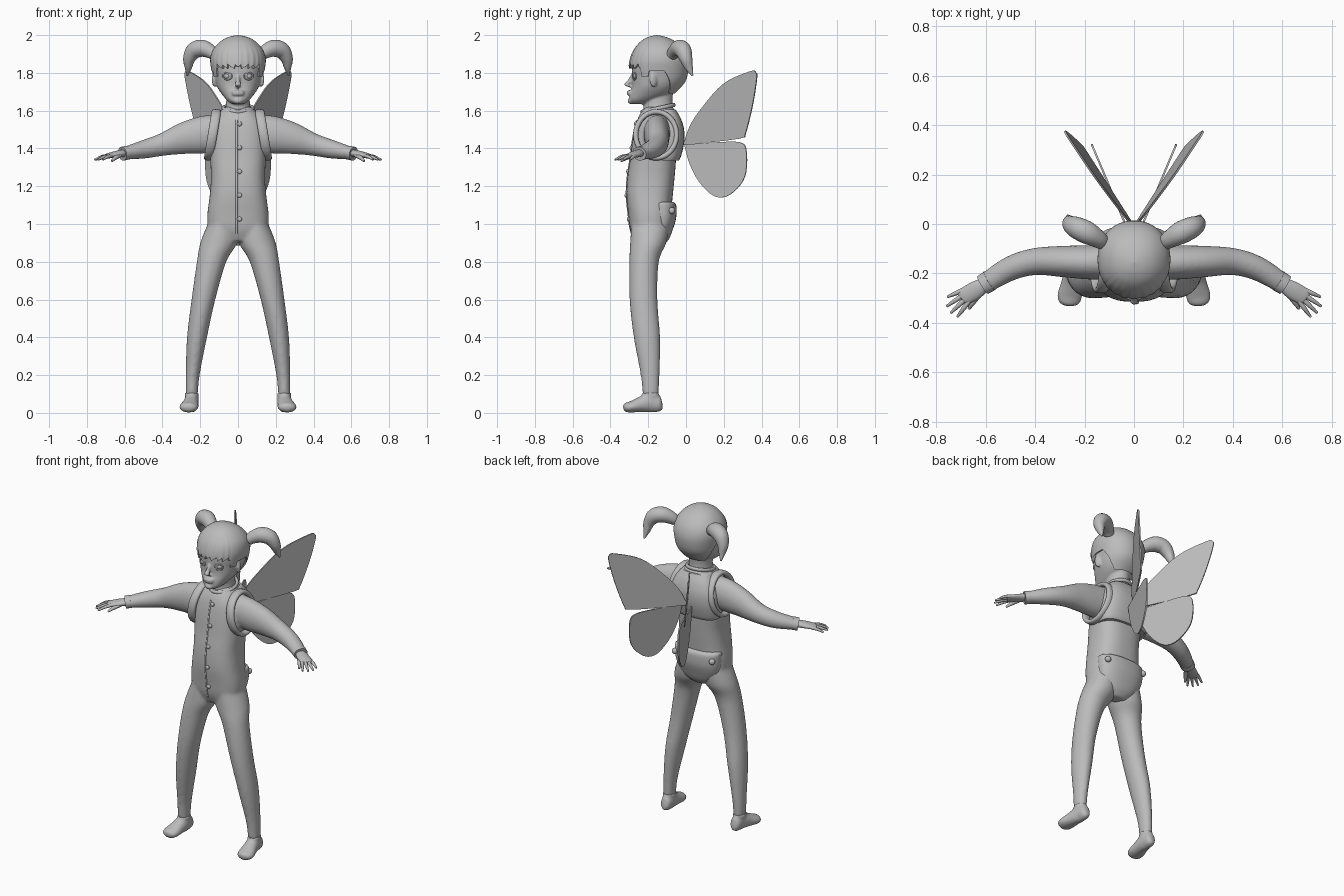
import bpy, bmesh, math
from mathutils import Vector, Matrix

if "Cube" in bpy.data.objects:
    bpy.data.objects.remove(bpy.data.objects["Cube"])

GREY = (0.5, 0.5, 0.5, 1)
mat = bpy.data.materials.new("plain grey")
mat.use_nodes = True
mat.diffuse_color = GREY
mat.node_tree.nodes["Principled BSDF"].inputs["Base Color"].default_value = GREY
X, Y, Z = Vector((1, 0, 0)), Vector((0, 1, 0)), Vector((0, 0, 1))


def spline(rows, k=5):
    """Catmull-Rom resampling of number tuples."""
    r = [Vector(p) for p in rows]
    out = []
    for i in range(len(r) - 1):
        a, b, c, d = r[max(i - 1, 0)], r[i], r[i + 1], r[min(i + 2, len(r) - 1)]
        for j in range(k):
            t = j / k
            out.append(0.5 * (2 * b + (c - a) * t + (2 * a - 5 * b + 4 * c - d) * t * t
                              + (3 * b - a - 3 * c + d) * t ** 3))
    return out + [r[-1]]


def oval(t, n):
    c, s = math.cos(t), math.sin(t)
    return math.copysign(abs(c) ** (2 / n), c), math.copysign(abs(s) ** (2 / n), s)


def tube(bm, rows, hint=Y, axis=None, n=2, sides=24, k=5, closed=False):
    """Loft ovals along rows of (x, y, z, radius across, radius along hint)."""
    rows = [Vector(p) for p in rows] if closed else spline(rows, k)
    cen = [Vector(r[:3]) for r in rows]
    m, rings = len(rows), []
    for i, r in enumerate(rows):
        nxt, prv = (cen[(i + 1) % m], cen[i - 1]) if closed else (cen[min(i + 1, m - 1)], cen[max(i - 1, 0)])
        t = axis or (nxt - prv).normalized()
        u = hint.cross(t).normalized()
        v = t.cross(u)
        ring = []
        for q in range(sides):
            c, s = oval(2 * math.pi * q / sides, n)
            ring.append(bm.verts.new(cen[i] + u * c * r[3] + v * s * r[4]))
        rings.append(ring)
    for i in range(m if closed else m - 1):
        a, b = rings[i], rings[(i + 1) % m]
        for q in range(sides):
            p = (q + 1) % sides
            bm.faces.new((a[q], a[p], b[p], b[q]))
    if not closed:
        bm.faces.new(rings[0][::-1])
        bm.faces.new(rings[-1])


def slab(bm, rows, n=2.3, k=5):
    """Loft level rings from (z, half width, front y, back y)."""
    tube(bm, [(0, (f + b) / 2, z, w, (b - f) / 2) for z, w, f, b in rows], Y, Z, n, 40, k)


def blob(bm, loc, size, rot=None):
    m = Matrix.Translation(loc) @ (rot or Matrix()) @ Matrix.Diagonal((*size, 1))
    bmesh.ops.create_uvsphere(bm, u_segments=20, v_segments=12, radius=1, matrix=m)


def finish(name, bm, voxel=0, smooth=0, solid=0, angle=50):
    bmesh.ops.recalc_face_normals(bm, faces=bm.faces)
    me = bpy.data.meshes.new(name)
    bm.to_mesh(me)
    bm.free()
    ob = bpy.data.objects.new(name, me)
    bpy.context.collection.objects.link(ob)
    me.materials.append(mat)
    bpy.ops.object.select_all(action='DESELECT')
    ob.select_set(True)
    bpy.context.view_layer.objects.active = ob
    if solid:
        md = ob.modifiers.new("thickness", 'SOLIDIFY')
        md.thickness, md.offset = solid, -1
    if voxel:
        md = ob.modifiers.new("blend", 'REMESH')
        md.mode, md.voxel_size = 'VOXEL', voxel
    if smooth:
        md = ob.modifiers.new("soften", 'SMOOTH')
        md.factor, md.iterations = 0.5, smooth
    for md in list(ob.modifiers):
        bpy.ops.object.modifier_apply(modifier=md.name)
    bpy.ops.object.shade_smooth_by_angle(angle=math.radians(angle))
    return ob


SIDES = (("left", 1), ("right", -1))


def flip(rows, s):
    return [(r[0] * s, *r[1:]) for r in rows]


# Bodysuit: torso, legs and sleeves blended together
TORSO = [(.91, .11, -.27, -.13), (.97, .155, -.295, -.09), (1.05, .162, -.305, -.08),
         (1.15, .15, -.315, -.07), (1.25, .143, -.31, -.06), (1.35, .148, -.295, -.052),
         (1.45, .15, -.282, -.045), (1.53, .14, -.265, -.045), (1.58, .11, -.245, -.05),
         (1.62, .07, -.215, -.07)]
LEG = [(.085, -.19, .99, .08, .1), (.102, -.2, .9, .098, .096), (.14, -.222, .8, .078, .078),
       (.183, -.225, .6, .063, .074), (.217, -.207, .4, .053, .07), (.24, -.19, .2, .037, .05),
       (.245, -.187, .09, .032, .042)]
ARM = [(.07, -.15, 1.495, .085, .07), (.17, -.155, 1.475, .1, .07), (.28, -.152, 1.455, .086, .064),
       (.4, -.152, 1.42, .06, .055), (.5, -.18, 1.395, .049, .05), (.6, -.24, 1.374, .034, .042)]
bm = bmesh.new()
slab(bm, TORSO, 2.6)
for _, s in SIDES:
    tube(bm, flip(LEG, s), Y, Z)
    tube(bm, flip(ARM, s), Y)
finish("bodysuit", bm, .01, 5)

# Feet with ankle cuffs, hands with wrist cuffs
FOOT = [(.243, -.125, .045, .012, .02), (.243, -.14, .045, .03, .04), (.245, -.19, .055, .037, .053),
        (.252, -.24, .044, .043, .041), (.26, -.29, .032, .05, .03), (.263, -.32, .028, .04, .024),
        (.264, -.332, .026, .015, .01)]
PALM = [(.59, -.235, 1.377, .024, .021), (.64, -.267, 1.37, .036, .018), (.69, -.295, 1.36, .033, .013),
        (.698, -.3, 1.358, .02, .008)]
TIPS = [(.755, -.295), (.758, -.333), (.742, -.36), (.715, -.376)]
for side, s in SIDES:
    bm = bmesh.new()
    tube(bm, flip(FOOT, s), Z)
    tube(bm, flip([(.245, -.187, .05, .034, .045), (.245, -.187, .105, .036, .046)], s), Y, Z)
    finish(side + "_foot", bm, .007, 4)
    bm = bmesh.new()
    tube(bm, flip(PALM, s), Z)
    for i, (x, y) in enumerate(TIPS):
        w = .026 - .0175 * i
        a, b = Vector((.68 + w * .45, -.29 + w * .87, 1.362)), Vector((x, y, 1.34))
        mid = a.lerp(b, .5) + Z * .004
        tube(bm, flip([(*a, .01, .01), (*mid, .009, .009), (*b, .005, .005)], s), Z, sides=10)
    tube(bm, flip([(.625, -.28, 1.365, .014, .013), (.65, -.315, 1.35, .011, .011),
                   (.668, -.343, 1.333, .006, .006)], s), Z, sides=10)
    finish(side + "_hand", bm)
    bm = bmesh.new()
    tube(bm, flip([(.585, -.23, 1.378, .037, .044), (.612, -.247, 1.372, .037, .042)], s), Y)
    finish(side + "_cuff", bm)

# Head, neck, nose, lips, chin and ears blended together
HEAD = [(1.635, .03, -.285, -.22), (1.655, .058, -.3, -.16), (1.69, .088, -.295, -.08),
        (1.73, .112, -.285, -.04), (1.78, .125, -.285, -.01), (1.84, .133, -.285, -.005),
        (1.9, .12, -.265, -.03), (1.95, .085, -.23, -.08), (1.98, .03, -.18, -.13)]
bm = bmesh.new()
slab(bm, HEAD)
slab(bm, [(1.57, .085, -.23, -.06), (1.61, .068, -.225, -.068), (1.66, .062, -.225, -.072),
          (1.75, .065, -.22, -.06)], 2)
tube(bm, [(0, -.28, 1.79, .01, .012), (0, -.296, 1.76, .011, .014), (0, -.314, 1.737, .017, .014),
          (0, -.29, 1.722, .014, .006)], Y, Z)
for z, d in ((1.7, .009), (1.688, .01)):
    blob(bm, (0, -.296, z), (.034, .017, d))
blob(bm, (0, -.287, 1.652), (.028, .022, .018))
for _, s in SIDES:
    blob(bm, (s * .125, -.172, 1.765), (.012, .022, .04), Matrix.Rotation(s * .4, 4, 'Z'))
finish("head", bm, .006, 4)

# Eyes with lids
for side, s in SIDES:
    bm = bmesh.new()
    blob(bm, (s * .056, -.258, 1.783), (.02, .022, .018))
    finish(side + "_eye", bm)
    bm = bmesh.new()
    ring = [2 * math.pi * i / 24 for i in range(24)]
    tube(bm, [(s * .056 + .024 * math.cos(t), -.273 + s * .008 * math.cos(t), 1.783 + .019 * math.sin(t),
               .004, .004) for t in ring], Y, sides=8, closed=True)
    finish(side + "_eyelids", bm)

# Hair cap with a jagged fringe
HAIR = spline([(1.68, .085, -.21, -.07), (1.72, .113, -.27, -.03), (1.76, .13, -.292, 0),
               (1.82, .142, -.302, .013), (1.87, .147, -.297, .01), (1.92, .134, -.278, -.012),
               (1.965, .095, -.242, -.055), (1.99, .05, -.2, -.105), (2, .002, -.157, -.153)], 8)


def level(table, z):
    for a, b in zip(table, table[1:]):
        if z <= b[0]:
            return a.lerp(b, max(0, (z - a[0]) / (b[0] - a[0])))
    return table[-1]


def hairline(d):
    """Lower edge by angle away from the front."""
    if d < .95:
        return 1.822 + .028 * ((d * 4.2 + .5) % 1) ** 1.5
    if d < 1.25:
        return 1.78
    return 1.81 if d < 1.75 else 1.81 - .12 * min(1, (d - 1.75) / .5)


bm = bmesh.new()
cols = []
for i in range(144):
    a = 2 * math.pi * i / 144
    d = abs((a + math.pi / 2 + math.pi) % (2 * math.pi) - math.pi)
    low, col = hairline(d), []
    for j in range(25):
        z = 2 - (2 - low) * (1 - math.cos(j / 24 * math.pi / 2))
        _, w, f, b = level(HAIR, z)
        c, s = oval(a, 2.15)
        lock = 1 + .012 * math.sin(d * 26) * (j / 24) ** 2 * (d < .95)
        col.append(bm.verts.new((c * w * lock, (f + b) / 2 + s * (b - f) / 2 * lock, z)))
    cols.append(col)
for i in range(144):
    a, b = cols[i - 1], cols[i]
    for j in range(24):
        bm.faces.new((a[j], a[j + 1], b[j + 1], b[j]))
bmesh.ops.remove_doubles(bm, verts=[c[0] for c in cols], dist=.01)
finish("hair", bm, solid=.014)

# Pigtails
TAIL = [(.125, -.075, 1.895, .03, .03), (.15, -.058, 1.915, .038, .038), (.19, -.035, 1.93, .045, .046),
        (.232, -.015, 1.918, .044, .044), (.258, .0, 1.875, .033, .034), (.263, .015, 1.83, .02, .022),
        (.268, .035, 1.785, .004, .004)]
for side, s in SIDES:
    bm = bmesh.new()
    tube(bm, flip(TAIL, s), Y)
    finish(side + "_pigtail", bm)

# Wing harness: back panel, shoulder loops and collar
bm = bmesh.new()
slab(bm, [(1.335, .15, -.2, -.038), (1.36, .157, -.2, -.026), (1.43, .16, -.2, -.01), (1.5, .152, -.2, -.01),
          (1.56, .125, -.19, -.028), (1.605, .09, -.18, -.055)], 2.8)
finish("harness_back", bm)
for side, s in SIDES:
    bm = bmesh.new()
    loop = [2 * math.pi * i / 48 for i in range(48)]
    tube(bm, [(s * (.135 - .02 * math.sin(t)), -.158 + .108 * math.cos(t), 1.472 + .122 * math.sin(t),
               .014, .025) for t in loop], X, n=2.6, sides=16, closed=True)
    finish(side + "_shoulder_loop", bm)
bm = bmesh.new()
tube(bm, [(.078 * math.cos(t), -.148 + .084 * math.sin(t), 1.612 + .018 * math.sin(t), .009, .011)
          for t in loop], Z, sides=12, closed=True)
finish("collar", bm)

# Front seam and buttons, seat flap with its buttons
front = spline(TORSO, 8)
bm = bmesh.new()
tube(bm, [(-.008, level(front, z)[2], z, .005, .004) for z in [.95 + .05 * i for i in range(13)]], Y, Z, sides=8)
finish("front_seam", bm)
for i in range(5):
    z = 1.53 - .126 * i
    bm = bmesh.new()
    blob(bm, (.008, level(front, z)[2] - .002, z), (.013, .008, .013))
    finish(f"button_{i + 1}", bm)
bm = bmesh.new()
slab(bm, [(.885, .05, -.19, -.12), (.92, .1, -.2, -.09), (.97, .135, -.2, -.07), (1.03, .15, -.2, -.052),
          (1.09, .153, -.2, -.05), (1.11, .153, -.2, -.055), (1.118, .14, -.2, -.07)])
finish("seat_flap", bm, .01, 4)
for side, s in SIDES:
    bm = bmesh.new()
    blob(bm, (s * .13, -.075, 1.07), (.018, .018, .018))
    finish(side + "_flap_button", bm)

# Wings: outlines in (y, z), splayed sideways
UPPER = [(-.01, 1.42), (.02, 1.51), (.075, 1.6), (.2, 1.742), (.34, 1.808), (.372, 1.803), (.377, 1.77),
         (.355, 1.63), (.318, 1.48), (.295, 1.455), (.15, 1.435), (-.01, 1.42)]
LOWER = [(-.01, 1.42), (.15, 1.432), (.28, 1.433), (.318, 1.39), (.31, 1.25), (.235, 1.158), (.155, 1.145),
         (.075, 1.215), (.02, 1.315), (-.01, 1.42)]
for side, s in SIDES:
    for part, line, base, splay, lean in (("upper", UPPER, .03, .63, .1), ("lower", LOWER, .04, .42, 0)):
        bm = bmesh.new()
        bm.faces.new([bm.verts.new((s * (base + splay * y + lean * (z - 1.7)), y, z))
                      for y, z in spline(line)[:-1]])
        finish(f"{side}_{part}_wing", bm, solid=.008, angle=30)
